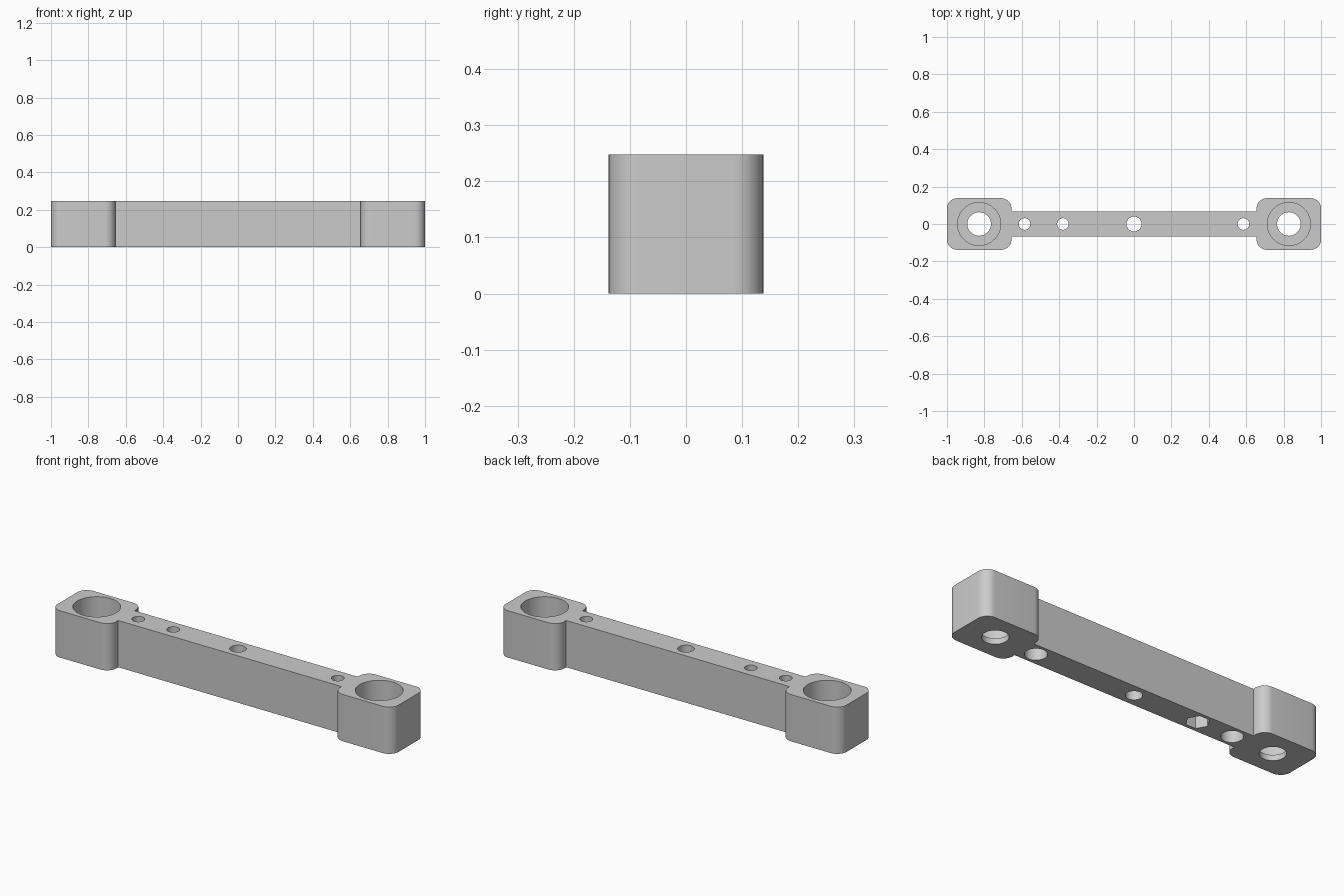
import bpy
import bmesh
from math import cos, sin, pi, radians

cube = bpy.data.objects.get("Cube")
if cube:
    bpy.data.objects.remove(cube, do_unlink=True)

HEIGHT = 0.248
BAR_Y = 0.068        # half width of the bar
BLOCK_Y = 0.138      # half width of the end blocks
BLOCK_IN = 0.655     # inner face of the end blocks
CORNER = 0.055       # rounding of the block corners
BORE_X = 0.828
FLOOR = 0.03         # floor left under each large bore
RECESS = 0.12        # depth of the recesses in the underside

grey = bpy.data.materials.new("plain grey")
grey.use_nodes = True
color = (0.6, 0.6, 0.6, 1)
grey.diffuse_color = color
grey.node_tree.nodes["Principled BSDF"].inputs["Base Color"].default_value = color


def prism(name, outline, z0, z1):
    """Extrude a flat outline from z0 to z1."""
    bm = bmesh.new()
    base = bm.faces.new([bm.verts.new((x, y, z0)) for x, y in outline])
    top = bmesh.ops.extrude_face_region(bm, geom=[base])["geom"]
    verts = [g for g in top if isinstance(g, bmesh.types.BMVert)]
    bmesh.ops.translate(bm, verts=verts, vec=(0, 0, z1 - z0))
    bmesh.ops.recalc_face_normals(bm, faces=bm.faces)
    mesh = bpy.data.meshes.new(name)
    bm.to_mesh(mesh)
    bm.free()
    mesh.materials.append(grey)
    obj = bpy.data.objects.new(name, mesh)
    bpy.context.collection.objects.link(obj)
    return obj


def arc(cx, cy, r, start, end, steps):
    angles = [radians(start + (end - start) * i / steps) for i in range(steps + 1)]
    return [(cx + r * cos(a), cy + r * sin(a)) for a in angles]


def cut(body, x, r, z0, z1, sides=48):
    """Cut an upright round or polygonal hole on the centre line."""
    outline = [(x + r * cos(2 * pi * i / sides), r * sin(2 * pi * i / sides))
               for i in range(sides)]
    cutter = prism("hole_cutter", outline, z0, z1)
    cutter.hide_render = True
    mod = body.modifiers.new("hole", "BOOLEAN")
    mod.operation = "DIFFERENCE"
    mod.solver = "EXACT"
    mod.object = cutter
    bpy.context.view_layer.objects.active = body
    bpy.ops.object.modifier_apply(modifier=mod.name)
    bpy.data.objects.remove(cutter, do_unlink=True)


# Body: one outline, half of it turned round for the other end
inner, outer, side = BLOCK_IN + CORNER, 1 - CORNER, BLOCK_Y - CORNER
half = [(BLOCK_IN, -BAR_Y)]
half += arc(inner, -side, CORNER, 180, 270, 10)
half += arc(outer, -side, CORNER, 270, 360, 10)
half += arc(outer, side, CORNER, 0, 90, 10)
half += arc(inner, side, CORNER, 90, 180, 10)
half += [(BLOCK_IN, BAR_Y)]
body = prism("mounting_bar", half + [(-x, -y) for x, y in half], 0, HEIGHT)

# Large stepped bores in the end blocks
for x in (-BORE_X, BORE_X):
    cut(body, x, 0.115, FLOOR, HEIGHT + 0.1, 64)
    cut(body, x, 0.063, -0.1, HEIGHT + 0.1)

# Through holes along the bar
for x, r in ((-0.585, 0.031), (-0.38, 0.031), (0, 0.04), (0.585, 0.031)):
    cut(body, x, r, -0.1, HEIGHT + 0.1)

# Screw head recesses and a hexagonal nut pocket underneath
for x in (-0.585, 0.585):
    cut(body, x, 0.053, -0.1, RECESS)
cut(body, -0.38, 0.058, -0.1, RECESS, 6)

bpy.ops.object.select_all(action="DESELECT")
body.select_set(True)
bpy.context.view_layer.objects.active = body
bpy.ops.object.shade_smooth_by_angle(angle=radians(30))
